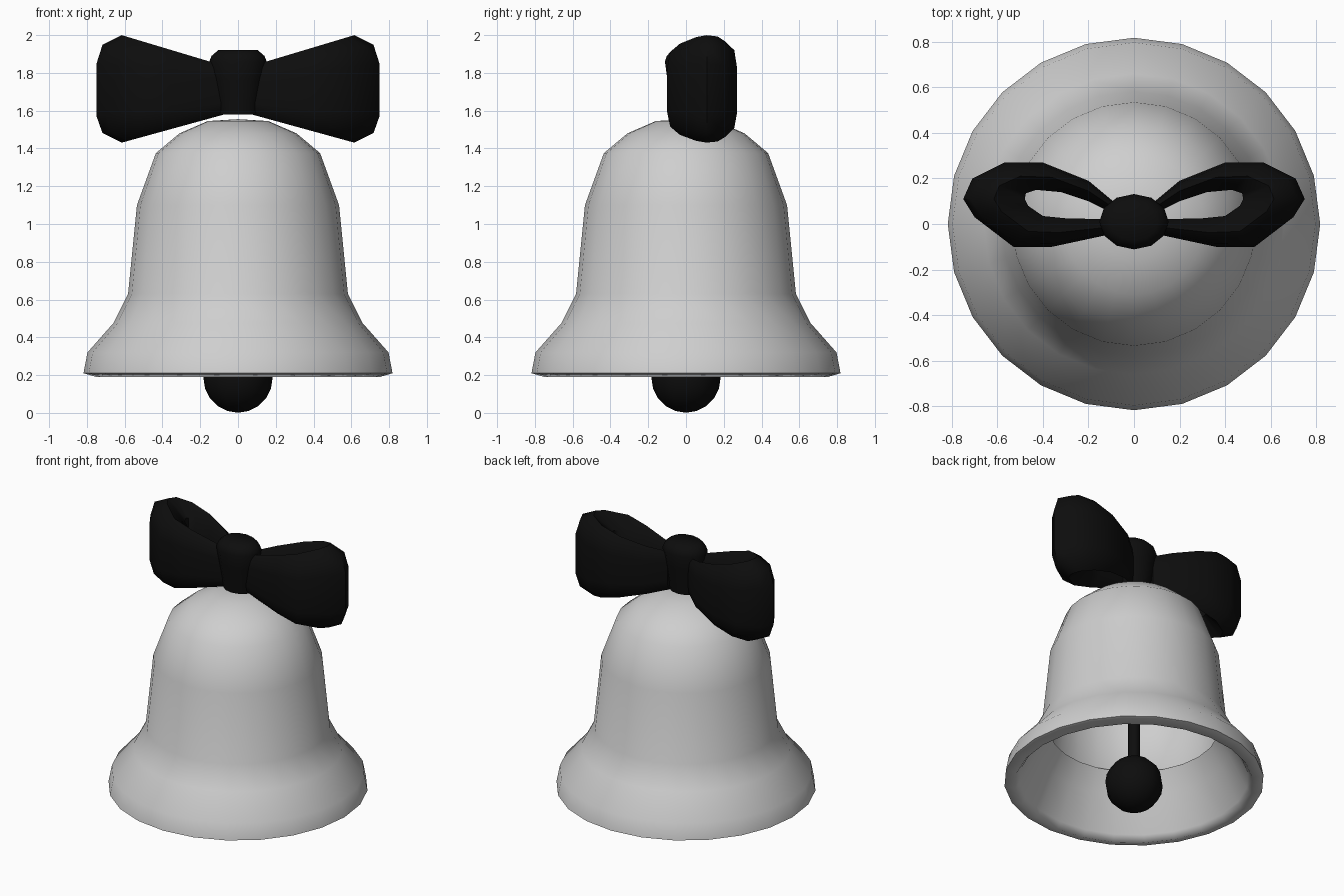
import bpy, bmesh, math

cube = bpy.data.objects.get("Cube")
if cube:
    bpy.data.objects.remove(cube, do_unlink=True)


def make_material(name, value):
    mat = bpy.data.materials.new(name)
    mat.use_nodes = True
    colour = (value, value, value, 1)
    mat.diffuse_color = colour
    mat.node_tree.nodes["Principled BSDF"].inputs["Base Color"].default_value = colour
    return mat


silver = make_material("light grey", 0.62)
black = make_material("soft black", 0.004)


def finish(bm, name, mat, angle=50):
    """Clean the mesh, shade it smooth and put it in the scene."""
    bmesh.ops.remove_doubles(bm, verts=bm.verts, dist=0.0005)
    bmesh.ops.recalc_face_normals(bm, faces=bm.faces)
    for face in bm.faces:
        face.smooth = True
    mesh = bpy.data.meshes.new(name)
    bm.to_mesh(mesh)
    bm.free()
    mesh.set_sharp_from_angle(angle=math.radians(angle))
    mesh.materials.append(mat)
    obj = bpy.data.objects.new(name, mesh)
    bpy.context.collection.objects.link(obj)
    return obj


def skin(bm, rings, closed):
    """Join rings of vertices; closed also joins the last ring to the first."""
    pairs = list(zip(rings, rings[1:]))
    if closed:
        pairs.append((rings[-1], rings[0]))
    for a, b in pairs:
        n = len(a)
        for i in range(n):
            j = (i + 1) % n
            bm.faces.new((a[i], a[j], b[j], b[i]))


def lathe(name, profile, sides, mat, y=0, y_scale=1, angle=50):
    """Turn a (radius, height) profile around the z axis."""
    bm = bmesh.new()
    rings = []
    for r, z in profile:
        turns = [2 * math.pi * i / sides for i in range(sides)]
        r = max(r, 0.00001)
        rings.append([bm.verts.new((r * math.cos(t), y + y_scale * r * math.sin(t), z))
                      for t in turns])
    skin(bm, rings, False)
    return finish(bm, name, mat, angle)


# Bell: outer wall down to the lip, then the hollow inside with a small ledge
bell_profile = [
    (0, 1.555), (0.16, 1.545), (0.31, 1.48), (0.435, 1.375), (0.535, 1.1),
    (0.582, 0.63), (0.66, 0.475), (0.797, 0.32), (0.818, 0.21), (0.75, 0.19),
    (0.72, 0.23), (0.61, 0.45), (0.53, 0.58), (0.56, 0.60), (0.51, 1.08),
    (0.415, 1.35), (0.295, 1.45), (0.15, 1.515), (0, 1.525)]
lathe("bell", bell_profile, 24, silver, angle=75)

# Clapper
bm = bmesh.new()
bmesh.ops.create_uvsphere(bm, u_segments=12, v_segments=10, radius=0.183)
bmesh.ops.translate(bm, verts=bm.verts, vec=(0, 0, 0.184))
finish(bm, "clapper_ball", black)
lathe("clapper_rod", [(0, 0.2), (0.037, 0.2), (0.037, 1.53), (0, 1.53)], 10, black)

# Bow knot
knot_profile = [(0, 1.58), (0.105, 1.58), (0.115, 1.65), (0.135, 1.76),
                (0.152, 1.86), (0.14, 1.89), (0.105, 1.92), (0, 1.92)]
lathe("bow_knot", knot_profile, 12, black, y=0.01, y_scale=0.8)

# Bow loops: outer and inner outline of the ribbon from the back root to the front root
loop_path = [
    ((0.08, 0.09), (0.08, 0.04)), ((0.20, 0.19), (0.20, 0.10)),
    ((0.40, 0.27), (0.32, 0.14)), ((0.57, 0.27), (0.43, 0.15)),
    ((0.71, 0.20), (0.475, 0.135)), ((0.75, 0.11), (0.48, 0.11)),
    ((0.70, 0.03), (0.465, 0.08)), ((0.53, -0.10), (0.40, 0.035)),
    ((0.36, -0.10), (0.30, 0.025)), ((0.08, -0.04), (0.08, 0.02))]
# Ribbon cross-section: position from outer to inner edge, height share
section = [(0, 0.25), (0, 0.73), (0.12, 0.91), (0.5, 1),
           (1, 0.82), (1, 0.18), (0.5, 0), (0.12, 0.09)]


def bow_loop(name, side):
    bm = bmesh.new()
    rings = []
    for (ox, oy), (ix, iy) in loop_path:
        mid = (ox + ix) / 2
        top, bottom = 1.815 + 0.3 * mid, 1.6 - 0.275 * mid
        rings.append([bm.verts.new((side * (ox + (ix - ox) * u), oy + (iy - oy) * u,
                                    bottom + (top - bottom) * h))
                      for u, h in section])
    skin(bm, rings, False)
    bm.faces.new(rings[0])
    bm.faces.new(rings[-1])
    finish(bm, name, black)


bow_loop("bow_loop_left", 1)
bow_loop("bow_loop_right", -1)
